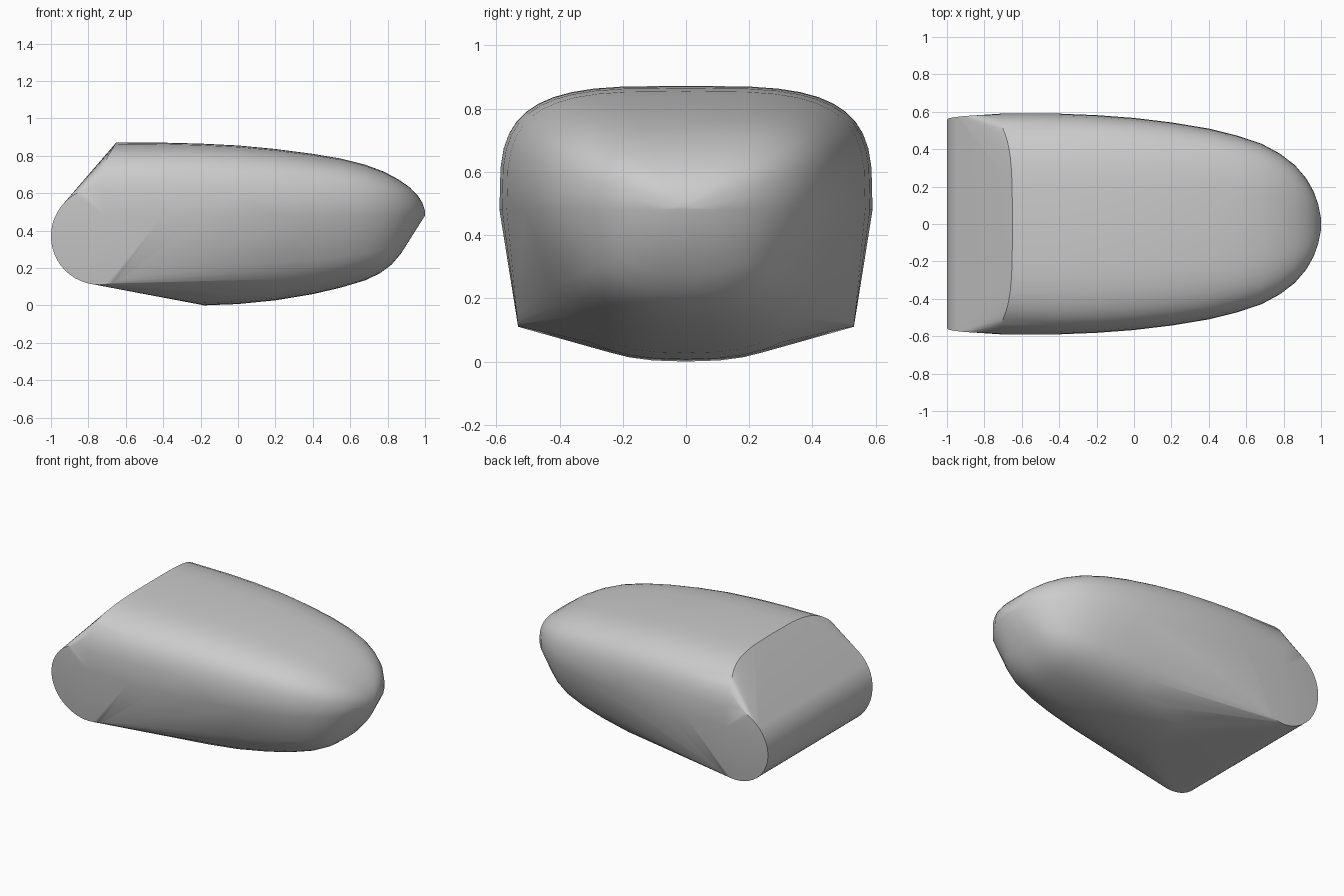
import bpy
import bmesh
from math import cos, sin, pi

default = bpy.data.objects.get("Cube")
if default:
    bpy.data.objects.remove(default, do_unlink=True)


def power(v, n):
    return (1 if v > 0 else -1) * abs(v) ** (2 / n)


def half_section(x, width, base, tip, n, steps=22):
    """Half superellipse across y, from base height to tip height."""
    pts = []
    for i in range(steps + 1):
        a = pi * i / steps
        pts.append((x, width * power(cos(a), n), base + (tip - base) * abs(sin(a)) ** (2 / n)))
    return pts


# Upper dome stations: x, half width, crown height
dome = [(-.65, .59, .872), (-.4, .59, .87), (-.2, .582, .865), (0, .567, .855),
        (.2, .543, .836), (.4, .51, .81), (.55, .473, .785), (.68, .43, .752),
        (.78, .376, .715), (.86, .315, .672), (.92, .245, .63), (.96, .175, .588),
        (.985, .105, .55), (1, .03, .505)]
# Lower belly stations: x, half width, keel height
belly = [(-.18, .5, 0), (0, .49, .007), (.2, .465, .027), (.4, .43, .06),
         (.55, .4, .095), (.68, .36, .134), (.76, .32, .172), (.82, .28, .217),
         (.87, .23, .275), (.9, .17, .33)]

points = []
for k, (x, w, h) in enumerate(dome):
    for px, py, pz in half_section(x, w, .48, h, 3.6):
        if k == 0:  # lean the cut end along the sloping face
            px -= min(.06, (h - pz) * .6)
        points.append((px, py, pz))
for x, w, h in belly:
    points += half_section(x, w, .42, h, 2.5)

# Rounded roller end, slightly narrower at the bottom
for i in range(48):
    a = 2 * pi * i / 48
    z = .37 + .26 * sin(a)
    for side in (-1, 1):
        points.append((-.74 + .26 * cos(a), side * (.52 + .1 * z), z))

# Wrap everything in one convex shell
bm = bmesh.new()
for p in points:
    bm.verts.new(p)
bmesh.ops.remove_doubles(bm, verts=bm.verts, dist=.002)
bmesh.ops.convex_hull(bm, input=bm.verts)
bmesh.ops.delete(bm, geom=[v for v in bm.verts if not v.link_faces], context='VERTS')
bmesh.ops.dissolve_limit(bm, angle_limit=.01, verts=bm.verts, edges=bm.edges)
bmesh.ops.recalc_face_normals(bm, faces=bm.faces)
mesh = bpy.data.meshes.new("body_shell")
bm.to_mesh(mesh)
bm.free()

shell = bpy.data.objects.new("body_shell", mesh)
bpy.context.collection.objects.link(shell)

grey = bpy.data.materials.new("plain_grey")
grey.use_nodes = True
grey.diffuse_color = (.6, .6, .6, 1)
grey.node_tree.nodes["Principled BSDF"].inputs["Base Color"].default_value = (.6, .6, .6, 1)
mesh.materials.append(grey)

bpy.ops.object.select_all(action='DESELECT')
shell.select_set(True)
bpy.context.view_layer.objects.active = shell
bpy.ops.object.shade_smooth_by_angle(angle=.55)
